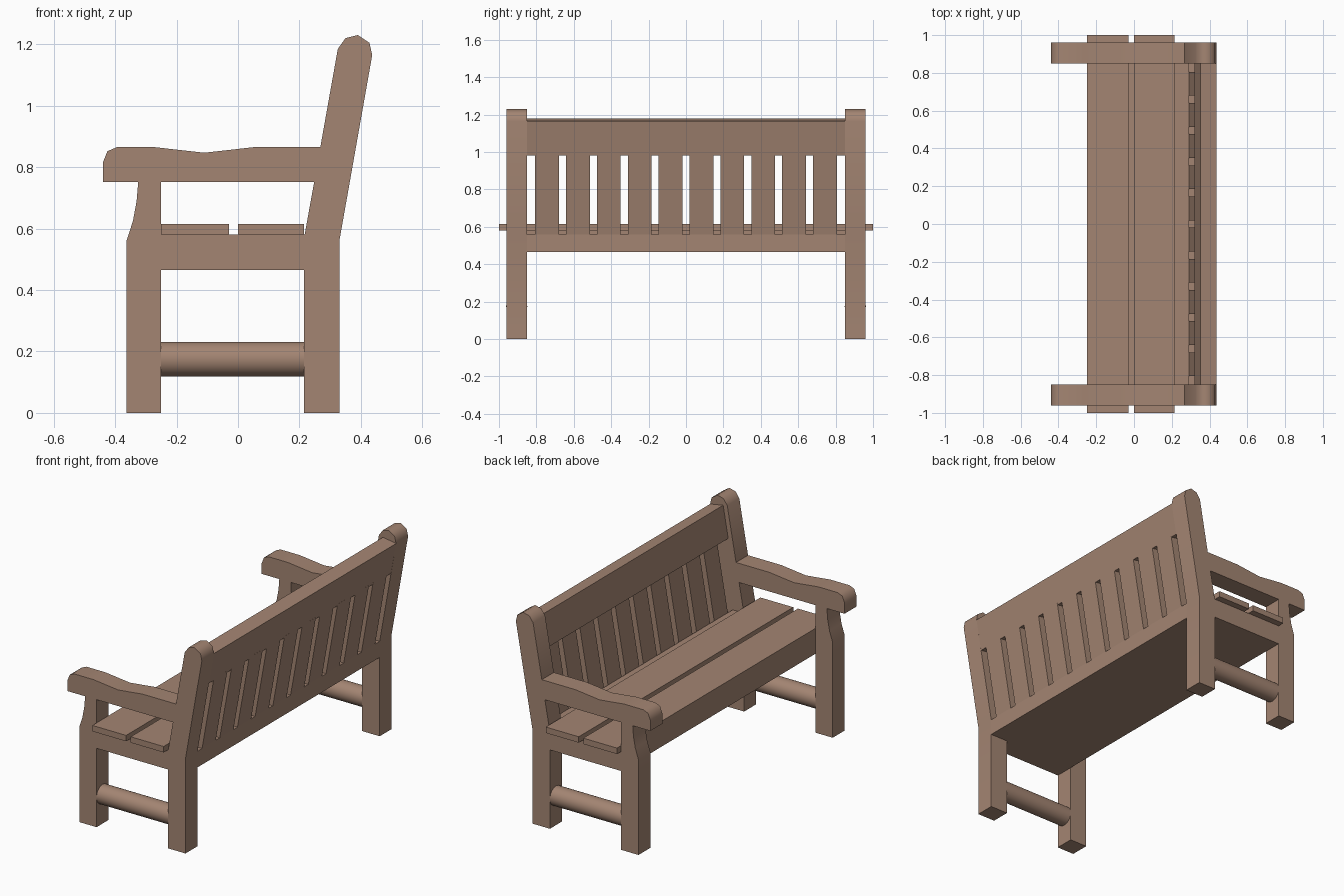
import bpy, bmesh, math

cube = bpy.data.objects.get("Cube")
if cube:
    bpy.data.objects.remove(cube, do_unlink=True)

# Single wood colour
wood = bpy.data.materials.new("brown_wood")
wood.use_nodes = True
colour = (0.37, 0.235, 0.17, 1)
wood.diffuse_color = colour
wood.node_tree.nodes["Principled BSDF"].inputs["Base Color"].default_value = colour


def smooth(obj, angle):
    bpy.ops.object.select_all(action="DESELECT")
    obj.select_set(True)
    bpy.context.view_layer.objects.active = obj
    bpy.ops.object.shade_smooth_by_angle(angle=math.radians(angle))


def prism(name, outlines, y, half_width):
    """Extrude side-view outlines (x, z) along y; later outlines are holes."""
    curve = bpy.data.curves.new(name, "CURVE")
    curve.dimensions = "2D"
    curve.fill_mode = "BOTH"
    curve.extrude = half_width
    for points in outlines:
        spline = curve.splines.new("POLY")
        spline.points.add(len(points) - 1)
        for point, (x, z) in zip(spline.points, points):
            point.co = (x, z, 0, 1)
        spline.use_cyclic_u = True
    source = bpy.data.objects.new(name + "_outline", curve)
    bpy.context.collection.objects.link(source)
    bpy.context.view_layer.update()
    graph = bpy.context.evaluated_depsgraph_get()
    mesh = bpy.data.meshes.new_from_object(source.evaluated_get(graph))
    bpy.data.objects.remove(source, do_unlink=True)
    bm = bmesh.new()
    bm.from_mesh(mesh)
    bmesh.ops.remove_doubles(bm, verts=bm.verts, dist=0.0005)
    bmesh.ops.recalc_face_normals(bm, faces=bm.faces)
    for vert in bm.verts:
        px, pz, depth = vert.co
        vert.co = (px, y - depth, pz)
    for face in bm.faces:
        face.smooth = False
    bm.to_mesh(mesh)
    bm.free()
    mesh.materials.clear()
    mesh.materials.append(wood)
    obj = bpy.data.objects.new(name, mesh)
    bpy.context.collection.objects.link(obj)
    return obj


def rectangle(x0, x1, z0, z1):
    return [(x0, z0), (x1, z0), (x1, z1), (x0, z1)]


# End frames: legs, side rail, armrest and leaning post in one outline
legs = [(-.363, 0), (-.25, 0), (-.25, .465), (.215, .465), (.215, 0), (.33, 0), (.33, .56)]
post = [(.437, 1.165), (.428, 1.205), (.39, 1.23), (.35, 1.22), (.325, 1.185), (.268, .865)]
arm = [(.05, .865), (-.11, .847), (-.27, .865), (-.395, .865), (-.425, .852),
       (-.44, .815), (-.44, .752)]
front_curve = [(-.325, .752), (-.33, .69), (-.342, .625), (-.363, .56)]
opening = [(-.25, .58), (.217, .58), (.248, .752), (-.25, .752)]

for side, y in (("right", -.905), ("left", .905)):
    frame = prism(side + "_end_frame", [legs + post + arm + front_curve, opening], y, .056)
    smooth(frame, 50)
    # Round stretcher between the legs
    bpy.ops.mesh.primitive_cylinder_add(vertices=32, radius=.0565, depth=.465,
                                        location=(-.0175, y, .175),
                                        rotation=(0, math.pi / 2, 0))
    stretcher = bpy.context.object
    stretcher.name = side + "_stretcher"
    stretcher.data.materials.append(wood)
    smooth(stretcher, 40)

# Solid seat base
prism("seat_base", [[(-.25, .465), (.33, .465), (.33, .56), (.29, .56), (.29, .58),
                     (-.25, .58)]], 0, .849)

# Seat planks run out past the end frames
prism("front_seat_plank", [rectangle(-.25, -.03, .58, .615)], 0, 1)
prism("rear_seat_plank", [rectangle(0, .215, .58, .615)], 0, 1)

# Leaning top rail of the backrest
prism("back_top_rail", [[(.404, .98), (.437, 1.165), (.352, 1.18), (.319, .993)]], 0, .849)

# Backrest slats
for i in range(10):
    prism(f"back_slat_{i + 1}", [[(.33, .56), (.406, .99), (.364, .99), (.288, .56)]],
          (i - 4.5) * .165, .0635)
